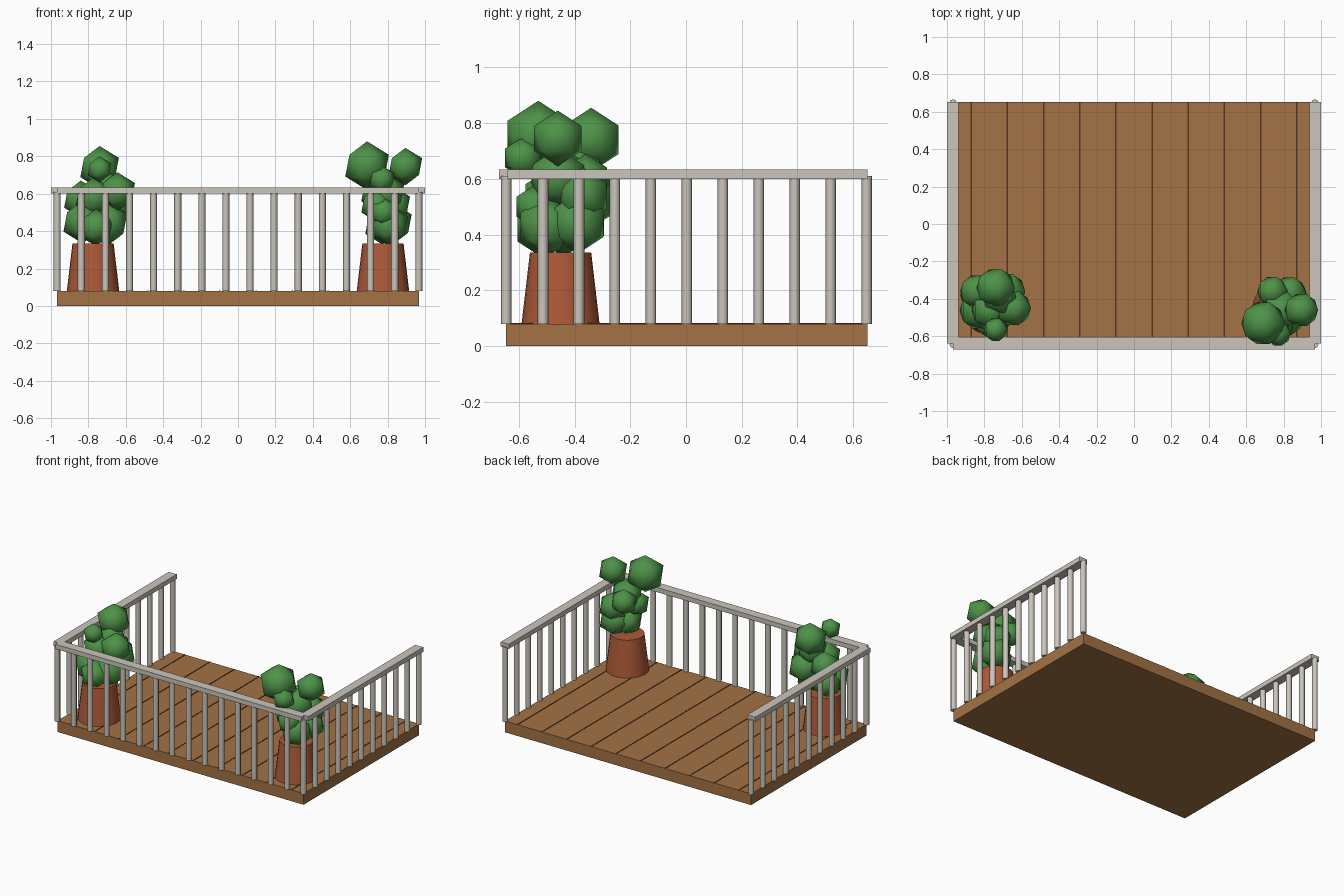
import bpy
import bmesh
from mathutils import Matrix, Vector

cube = bpy.data.objects.get("Cube")
if cube:
    bpy.data.objects.remove(cube, do_unlink=True)


def material(name, rgb):
    mat = bpy.data.materials.new(name)
    mat.use_nodes = True
    mat.diffuse_color = (*rgb, 1)
    mat.node_tree.nodes["Principled BSDF"].inputs["Base Color"].default_value = (*rgb, 1)
    return mat


WOOD = material("wood", (0.37, 0.17, 0.06))
GAP = material("dark wood gap", (0.09, 0.035, 0.015))
METAL = material("warm grey metal", (0.6, 0.56, 0.5))
CLAY = material("terracotta", (0.42, 0.1, 0.04))
LEAF = material("leaf green", (0.075, 0.29, 0.065))


def finish(name, bm, mat, smooth=None):
    mesh = bpy.data.meshes.new(name)
    bm.to_mesh(mesh)
    bm.free()
    mesh.materials.append(mat)
    obj = bpy.data.objects.new(name, mesh)
    bpy.context.collection.objects.link(obj)
    if smooth is not None:
        bpy.ops.object.select_all(action='DESELECT')
        obj.select_set(True)
        bpy.context.view_layer.objects.active = obj
        bpy.ops.object.shade_smooth_by_angle(angle=smooth)
    return obj


def add_box(bm, low, high):
    low, high = Vector(low), Vector(high)
    size = high - low
    place = Matrix.Translation((low + high) / 2) @ Matrix.Diagonal((*size, 1))
    bmesh.ops.create_cube(bm, size=1, matrix=place)


def add_cone(bm, x, y, z0, z1, r0, r1, sides):
    bmesh.ops.create_cone(bm, cap_ends=True, segments=sides, radius1=r0, radius2=r1,
                          depth=z1 - z0, matrix=Matrix.Translation((x, y, (z0 + z1) / 2)))


W, D = 0.967, 0.645           # half width and half depth of the deck
FLOOR, RAIL, TOP = 0.08, 0.6, 0.633

# Deck slab
bm = bmesh.new()
add_box(bm, (-W, -D, 0), (W, D + 0.006, FLOOR))
finish("deck", bm, WOOD)

# Dark gaps between the boards
bm = bmesh.new()
step = W / 5
for i in range(10):
    x = -W + step * (i + 0.5)
    add_box(bm, (x - 0.004, -D, FLOOR - 0.002), (x + 0.004, D + 0.006, FLOOR + 0.002))
finish("board_gaps", bm, GAP)

# Balusters along the front and both sides
bm = bmesh.new()
front_count, side_count = 16, 11
spots = [(-W + 2 * W * i / (front_count - 1), -D) for i in range(front_count)]
for j in range(1, side_count):
    spots += [(s * W, -D + 2 * D * j / (side_count - 1) + 0.003) for s in (-1, 1)]
for x, y in spots:
    add_cone(bm, x, y, FLOOR, RAIL + 0.01, 0.019, 0.019, 8)
finish("balusters", bm, METAL, 1.0)

# Handrails
bm = bmesh.new()
add_box(bm, (-W, -D - 0.025, RAIL), (W, -D + 0.04, TOP))
finish("front_handrail", bm, METAL)
for side, s in (("left", 1), ("right", -1)):
    bm = bmesh.new()
    x0, x1 = sorted((s * 0.937, s))
    add_box(bm, (x0, -D + 0.005, RAIL), (x1, D + 0.006, TOP))
    finish(side + "_handrail", bm, METAL)

# Leaf clusters: x, y, z, radius
RIGHT_LEAVES = [
    (-.74, -.34, .74, .115), (-.74, -.565, .73, .07), (-.645, -.45, .61, .105),
    (-.84, -.36, .57, .10), (-.77, -.46, .58, .11), (-.83, -.46, .45, .115),
    (-.70, -.44, .44, .12), (-.68, -.36, .52, .11), (-.76, -.52, .42, .10),
    (-.84, -.38, .44, .10), (-.72, -.39, .64, .10)]
LEFT_LEAVES = [
    (.69, -.53, .75, .13), (.895, -.46, .745, .10), (.77, -.585, .675, .075),
    (.74, -.36, .60, .09), (.83, -.37, .54, .10), (.79, -.46, .60, .11),
    (.74, -.50, .54, .09), (.83, -.39, .44, .11), (.81, -.50, .43, .11),
    (.77, -.44, .43, .10), (.78, -.54, .50, .08)]

# Potted plants
for side, s, leaves in (("left", 1, LEFT_LEAVES), ("right", -1, RIGHT_LEAVES)):
    bm = bmesh.new()
    add_cone(bm, s * 0.775, -0.45, FLOOR, 0.335, 0.14, 0.11, 24)
    finish(side + "_pot", bm, CLAY, 0.7)
    bm = bmesh.new()
    for x, y, z, r in leaves:
        bmesh.ops.create_icosphere(bm, subdivisions=1, radius=r,
                                   matrix=Matrix.Translation((x, y, z)))
    finish(side + "_foliage", bm, LEAF, 1.0)
